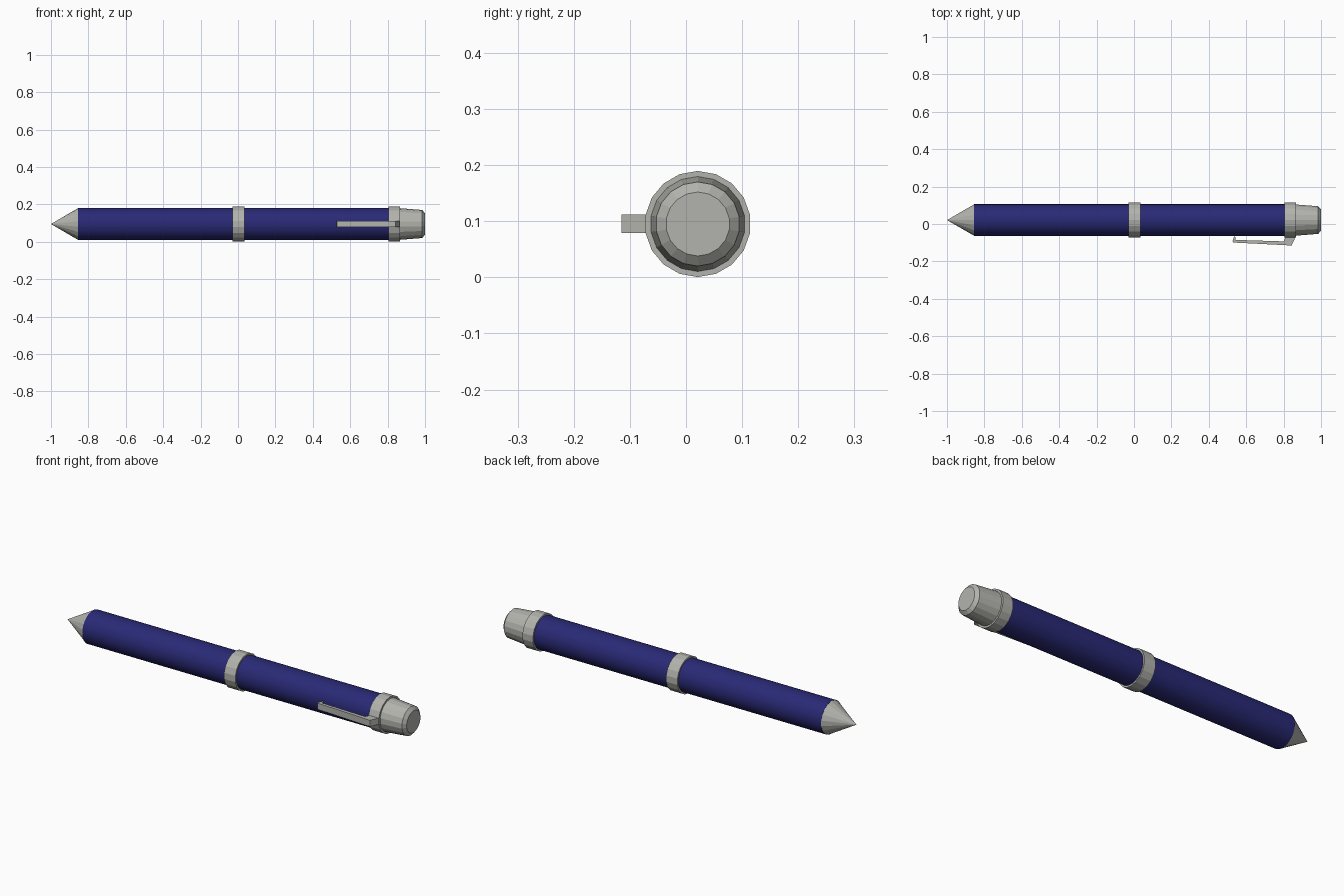
import bpy, bmesh, math

if "Cube" in bpy.data.objects:
    bpy.data.objects.remove(bpy.data.objects["Cube"])

CY, CZ = 0.021, 0.095      # pen axis runs along x at this y, z


def material(name, rgb):
    m = bpy.data.materials.new(name)
    m.diffuse_color = (*rgb, 1)
    m.use_nodes = True
    m.node_tree.nodes["Principled BSDF"].inputs["Base Color"].default_value = m.diffuse_color
    return m


silver = material("silver metal", (0.45, 0.45, 0.42))
navy = material("navy lacquer", (0.022, 0.022, 0.18))


def finish(name, bm, mat):
    bmesh.ops.remove_doubles(bm, verts=bm.verts, dist=1e-5)
    bmesh.ops.recalc_face_normals(bm, faces=bm.faces)
    me = bpy.data.meshes.new(name)
    bm.to_mesh(me)
    bm.free()
    me.materials.append(mat)
    ob = bpy.data.objects.new(name, me)
    bpy.context.collection.objects.link(ob)
    return ob


def lathe(name, profile, sides, mat, smooth=False):
    """Closed turned part; profile is a list of (x, radius)."""
    bm = bmesh.new()
    rings = []
    for x, r in profile:
        ring = []
        for i in range(sides):
            a = math.pi / 2 + 2 * math.pi * i / sides
            ring.append(bm.verts.new((x, CY + r * math.cos(a), CZ + r * math.sin(a))))
        rings.append(ring)
    for a, b in zip(rings, rings[1:]):
        for i in range(sides):
            j = (i + 1) % sides
            bm.faces.new((a[i], a[j], b[j], b[i]))
    for ring, (x, r) in ((rings[0], profile[0]), (rings[-1], profile[-1])):
        if r > 0:
            bm.faces.new(ring)
    ob = finish(name, bm, mat)
    if smooth:
        for p in ob.data.polygons:
            p.use_smooth = len(p.vertices) == 4
    return ob


# Barrel halves
lathe("lower_barrel", [(-0.855, 0.085), (0.0, 0.085)], 48, navy, True)
lathe("upper_barrel", [(0.0, 0.085), (0.81, 0.085)], 48, navy, True)

# Metal fittings
lathe("tip_cone", [(-1.0, 0.0), (-0.855, 0.085)], 18, silver)
lathe("middle_band", [(-0.03, 0.0945), (0.035, 0.0945)], 18, silver)
lathe("cap_band", [(0.805, 0.0945), (0.865, 0.0945)], 18, silver)
lathe("end_cap", [(0.86, 0.085), (0.985, 0.075), (1.0, 0.057)], 18, silver)

# Pocket clip: side profile in x, y extruded across z
clip = [(0.868, -0.06), (0.843, -0.115), (0.53, -0.099), (0.527, -0.091),
        (0.536, -0.066), (0.542, -0.07), (0.544, -0.085), (0.80, -0.093),
        (0.815, -0.06)]
bm = bmesh.new()
face = bm.faces.new([bm.verts.new((x, y, 0.079)) for x, y in clip])
ext = bmesh.ops.extrude_face_region(bm, geom=[face], use_keep_orig=True)
top = [v for v in ext["geom"] if isinstance(v, bmesh.types.BMVert)]
bmesh.ops.translate(bm, verts=top, vec=(0, 0, 0.033))
finish("pocket_clip", bm, silver)
